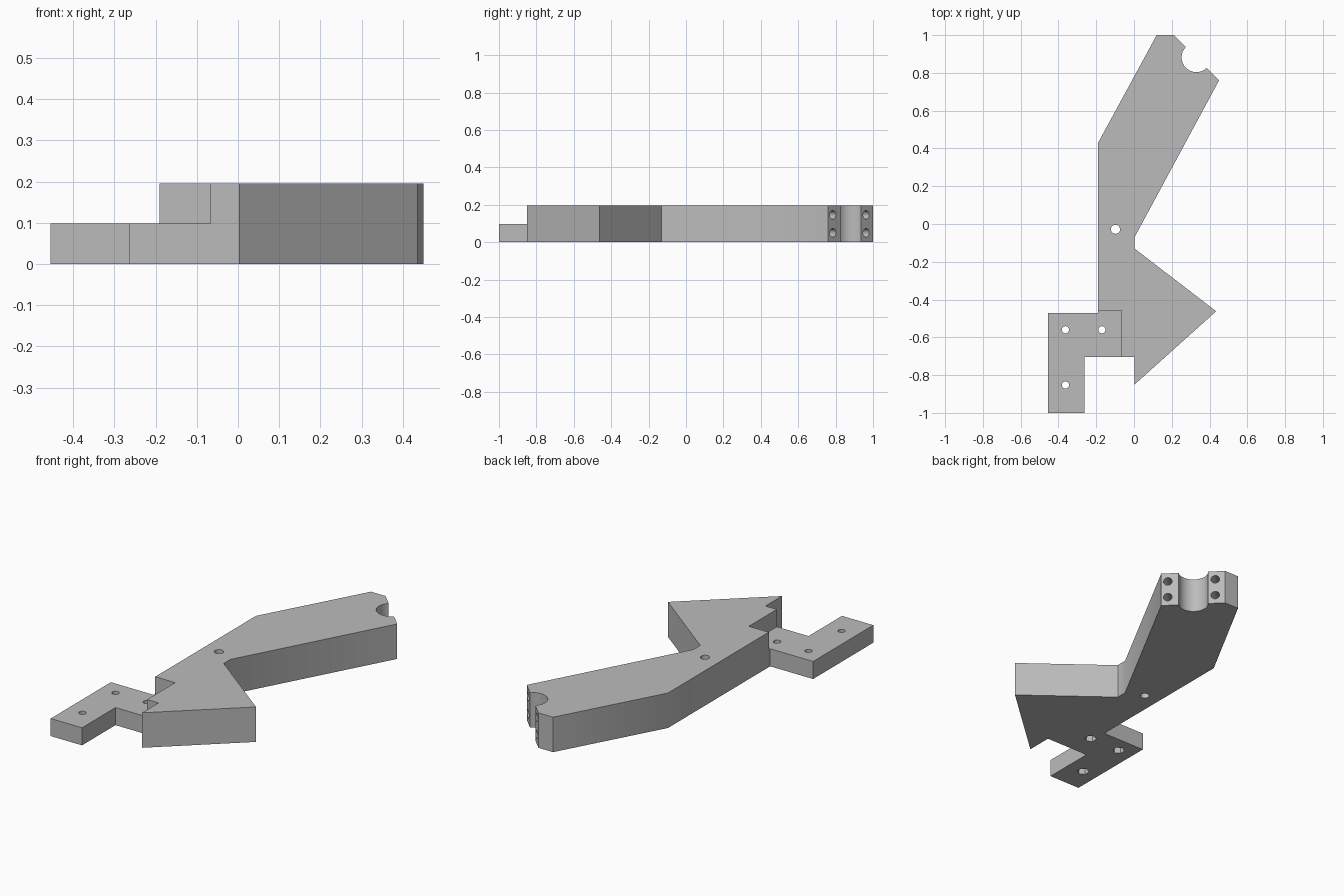
import bpy
import bmesh
from math import pi
from mathutils import Vector, Matrix

cube = bpy.data.objects.get("Cube")
if cube:
    bpy.data.objects.remove(cube, do_unlink=True)

HEIGHT, STEP = 0.195, 0.098

grey = bpy.data.materials.new("plain grey")
grey.use_nodes = True
colour = (0.5, 0.5, 0.5, 1)
grey.diffuse_color = colour
grey.node_tree.nodes["Principled BSDF"].inputs["Base Color"].default_value = colour


def make_object(name, bm):
    bmesh.ops.recalc_face_normals(bm, faces=bm.faces[:])
    mesh = bpy.data.meshes.new(name)
    bm.to_mesh(mesh)
    bm.free()
    mesh.materials.append(grey)
    obj = bpy.data.objects.new(name, mesh)
    bpy.context.collection.objects.link(obj)
    return obj


def prism(name, outline, height):
    bm = bmesh.new()
    face = bm.faces.new([bm.verts.new((x, y, 0)) for x, y in outline])
    side = bmesh.ops.extrude_face_region(bm, geom=[face])
    top = [v for v in side["geom"] if isinstance(v, bmesh.types.BMVert)]
    bmesh.ops.translate(bm, verts=top, vec=(0, 0, height))
    return make_object(name, bm)


def cylinder(name, centre, radius, depth, axis=(0, 0, 1), sides=32):
    bm = bmesh.new()
    turn = Vector(axis).to_track_quat('Z', 'Y').to_matrix().to_4x4()
    bmesh.ops.create_cone(bm, cap_ends=True, segments=sides, radius1=radius,
                          radius2=radius, depth=depth,
                          matrix=Matrix.Translation(centre) @ turn)
    return make_object(name, bm)


def cut(body, cutter):
    mod = body.modifiers.new(cutter.name, 'BOOLEAN')
    mod.operation = 'DIFFERENCE'
    mod.solver = 'EXACT'
    mod.object = cutter
    bpy.context.view_layer.objects.active = body
    bpy.ops.object.modifier_apply(modifier=mod.name)
    bpy.data.objects.remove(cutter, do_unlink=True)


# Bracket body: angled arm, pointed wing and L-shaped foot in one outline
outline = [(0.12, 1), (0.21, 1), (0.45, 0.76), (0.003, -0.07), (0.003, -0.13),
           (0.435, -0.462), (0.003, -0.85), (0.003, -0.705), (-0.262, -0.705),
           (-0.262, -1), (-0.455, -1), (-0.455, -0.47), (-0.19, -0.47),
           (-0.19, 0.43)]
body = prism("bracket_body", outline, HEIGHT)

# Lowered foot with a shallow pocket into the body
foot = [(-0.6, -1.1), (-0.067, -1.1), (-0.067, -0.458), (-0.6, -0.458)]
step = prism("foot_step", foot, 0.3)
step.data.transform(Matrix.Translation((0, 0, STEP)))
cut(body, step)

# Round rod seat in the slanted arm end
cut(body, cylinder("rod_seat", (0.33, 0.882, 0.1), 0.078, 0.5, sides=64))

# Pivot hole, and foot screw holes with hexagonal nut recesses below
cut(body, cylinder("pivot_hole", (-0.098, -0.028, 0.1), 0.024, 0.5))
for x, y in [(-0.363, -0.56), (-0.17, -0.56), (-0.363, -0.852)]:
    cut(body, cylinder("screw_hole", (x, y, 0.1), 0.019, 0.5))
    cut(body, cylinder("nut_recess", (x, y, 0), 0.032, 0.08, sides=6))

# Blind clamp holes on both sides of the rod seat
for x, y in [(0.425, 0.785), (0.247, 0.963)]:
    for z in (0.05, 0.146):
        cut(body, cylinder("clamp_hole", (x, y, z), 0.023, 0.3, axis=(1, 1, 0)))

# Smooth the round walls, keep the edges sharp
bpy.ops.object.select_all(action='DESELECT')
body.select_set(True)
bpy.context.view_layer.objects.active = body
bpy.ops.object.shade_smooth_by_angle(angle=pi / 6)
